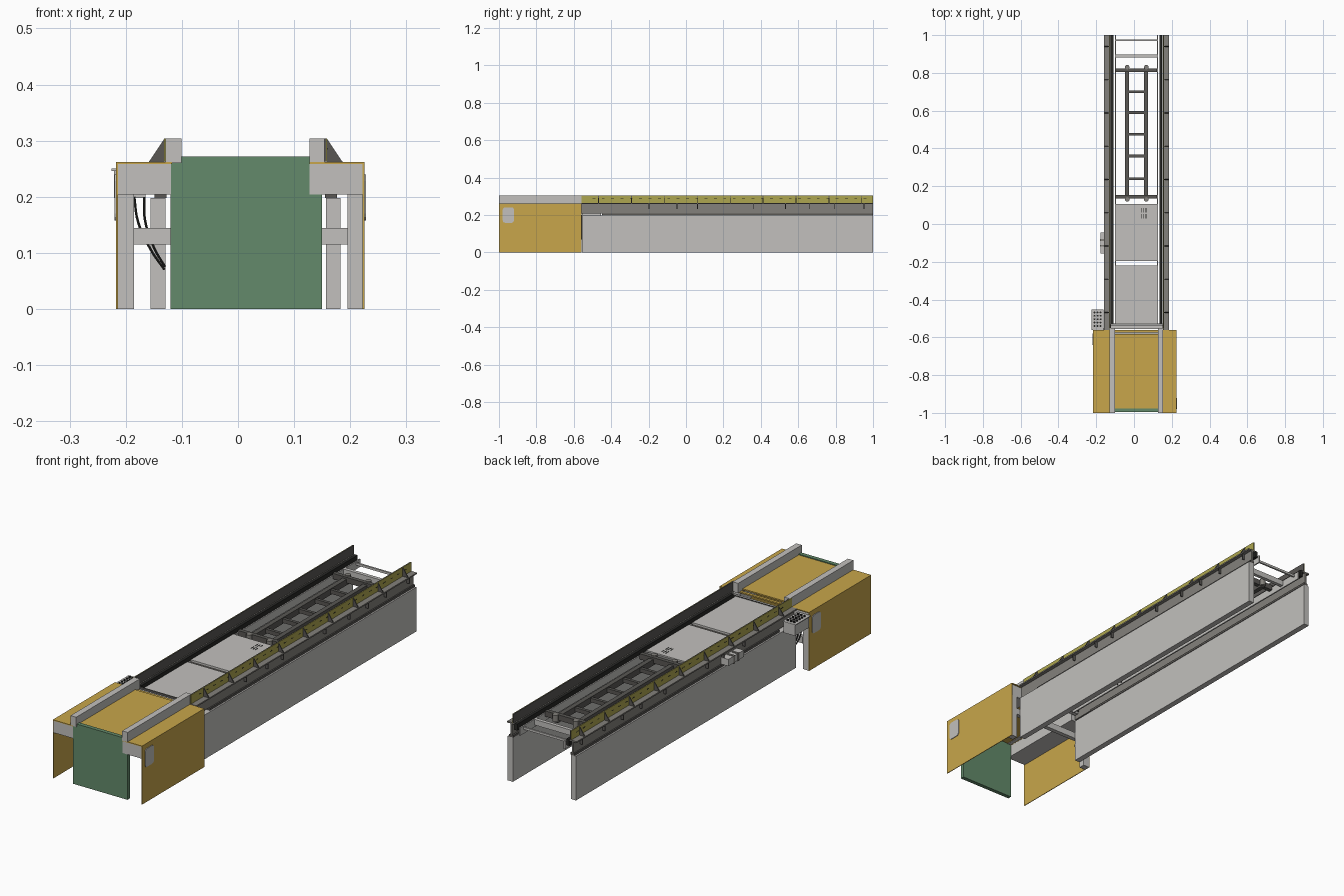
import bpy, bmesh, math

if "Cube" in bpy.data.objects:
    bpy.data.objects.remove(bpy.data.objects["Cube"])

def mat(name, r, g, b):
    m = bpy.data.materials.new(name)
    m.diffuse_color = (r, g, b, 1)
    m.use_nodes = True
    m.node_tree.nodes["Principled BSDF"].inputs["Base Color"].default_value = m.diffuse_color
    return m

LIGHT = mat("light_grey", .54, .53, .51)
MID = mat("mid_grey", .23, .22, .20)
DARK = mat("dark_grey", .10, .095, .088)
BLACK = mat("black", .02, .02, .018)
YELLOW = mat("yellow", .58, .38, .07)
GREEN = mat("green", .125, .255, .145)
OLIVE = mat("olive_yellow", .42, .38, .08)

CX = 0.0137  # centre line of the track

def finish(name, bm, m):
    bmesh.ops.recalc_face_normals(bm, faces=bm.faces)
    me = bpy.data.meshes.new(name)
    bm.to_mesh(me)
    bm.free()
    me.materials.append(m)
    ob = bpy.data.objects.new(name, me)
    bpy.context.collection.objects.link(ob)
    return ob

def boxes(name, m, *items):
    """Each item is (x0, x1, y0, y1, z0, z1)."""
    bm = bmesh.new()
    for x0, x1, y0, y1, z0, z1 in items:
        vs = bmesh.ops.create_cube(bm, size=1)["verts"]
        for v in vs:
            v.co = (x0 if v.co.x < 0 else x1, y0 if v.co.y < 0 else y1, z0 if v.co.z < 0 else z1)
    return finish(name, bm, m)

def both(*items):
    """Boxes plus their mirror images across the track centre."""
    return list(items) + [(2 * CX - b, 2 * CX - a, *r) for a, b, *r in items]

def prism(bm, pts, axis, a, b):
    """Extrude a 2D outline along x or y."""
    put = (lambda p, t: (p[0], t, p[1])) if axis == "y" else (lambda p, t: (t, p[0], p[1]))
    f = bm.faces.new([bm.verts.new(put(p, a)) for p in pts])
    g = bmesh.ops.extrude_face_region(bm, geom=[f])["geom"]
    for v in g:
        if isinstance(v, bmesh.types.BMVert):
            v.co["xyz".index(axis)] = b

# ---- front housing
boxes("housing_side_panels", YELLOW, (-.217, -.214, -1, -.56, 0, .26), (.222, .225, -1, -.56, 0, .26))
boxes("housing_side_tops", YELLOW, (-.217, -.118, -1, -.56, .258, .262), (.127, .225, -1, -.56, .258, .262))
boxes("housing_centre_cover", YELLOW, (-.118, .145, -.98, -.582, .262, .268),
      (-.118, .145, -.575, -.562, .256, .262))
boxes("housing_side_beams", LIGHT, (-.214, -.119, -.998, -.565, .204, .258), (.127, .222, -.998, -.565, .204, .258))
boxes("front_door", GREEN, (-.12, .15, -.996, -.978, 0, .204), (-.119, .127, -.996, -.978, .204, .272))
boxes("housing_top_rails", LIGHT, (-.129, -.101, -1, -.55, .26, .304), (.127, .154, -1, -.55, .26, .304))
boxes("housing_rear_legs", LIGHT, (-.214, -.185, -.59, -.562, 0, .204), (.195, .222, -.59, -.562, 0, .204))
boxes("housing_cross_beam", LIGHT, (-.185, .195, -.58, -.56, .115, .144))

# rounded inspection plates on the housing sides
bm = bmesh.new()
for x0, x1, yc in ((.222, .228, -.95), (-.220, -.214, -.61)):
    pts = []
    for cy, cz, a0 in ((.018, .228, 0), (-.018, .228, 90), (-.018, .170, 180), (.018, .170, 270)):
        for k in range(4):
            a = math.radians(a0 + 30 * k)
            pts.append((yc + cy + .012 * math.cos(a), cz + .012 * math.sin(a)))
    prism(bm, pts, "x", x0, x1)
finish("inspection_plates", bm, LIGHT)

# ---- long side walls
boxes("side_walls", LIGHT, *both((.157, .183, -.555, 1, 0, .198)))

# ---- side beams: web with flanges and stiffeners
Y0, Y1 = -.56, 1
boxes("beam_webs", MID, *both((.162, .17, Y0, Y1, .208, .258)))
boxes("beam_top_flanges", MID, *both((.15, .186, Y0, Y1, .258, .264)))
boxes("beam_bottom_flanges", DARK, *both((.155, .176, -.45, Y1, .198, .208)))
boxes("beam_stiffeners", DARK, *both(*[(.17, .183, y, y + .004, .232, .258)
      for y in (-.2, -.05, .06, .36, .53, .66, .79, .95)]))

# ---- guard strips with outside gussets
boxes("guard_inner_skin", DARK, *both((.153, .157, Y0, Y1, .262, .304)))
boxes("guard_outer_skin", OLIVE, *both((.157, .159, Y0, Y1, .264, .304)))
bm = bmesh.new()
for i in range(9):
    y = -.47 + i * .176
    for s in (1, -1):
        pts = [(CX + s * (px - CX), pz) for px, pz in ((.159, .303), (.159, .264), (.185, .264))]
        prism(bm, pts, "y", y, y + .004)
finish("guard_gussets", bm, DARK)
boxes("guard_scale_marks", BLACK, *both(*[(.159, .1595, -.5 + i * .05, -.485 + i * .05, .284, .287) for i in range(30)]))

# ---- inner track
boxes("chain_guides", BLACK, *both((.135, .149, -.53, 1, .235, .264)))
boxes("inner_frame_beams", LIGHT, *both((.122, .128, -.53, 1, .215, .25)))
boxes("frame_cross_bars", LIGHT, (-.13, .157, -.555, -.535, .225, .25), (-.1, .128, .882, .898, .225, .25),
      (-.1, .128, .968, .976, .235, .245))
boxes("deck_plates", LIGHT, (-.097, .124, -.53, -.22, .249, .256), (-.097, .124, -.197, .105, .249, .256))
boxes("deck_edge_bars", DARK, (-.097, .124, -.224, -.22, .22, .249), (-.097, .124, -.197, -.193, .22, .249),
      (-.13, .157, -.533, -.528, .235, .258))
boxes("deck_slots", BLACK, *[(.04 + .011 * i, .043 + .011 * i, y, y + .022, .256, .257)
      for i in range(3) for y in (.03, .062)])

# ---- ladder carriage
boxes("ladder_rails", DARK, (-.047, -.026, .13, .83, .225, .252), (.054, .075, .13, .83, .225, .252))
boxes("ladder_rungs", DARK, *[(-.026, .054, y - .007, y + .007, .23, .248) for y in (.24, .36, .475, .59, .70)])
boxes("ladder_end_bars", DARK, *[(-.097, .122, y - .009, y + .009, .235, .26) for y in (.145, .815)])
bm = bmesh.new()
for x in (-.036, .065):
    for y in (.13, .83):
        r = bmesh.ops.create_cone(bm, cap_ends=True, segments=12, radius1=.012, radius2=.012, depth=.03)
        bmesh.ops.translate(bm, verts=r["verts"], vec=(x, y, .247))
finish("ladder_pivots", bm, MID)

# ---- control box with buttons
boxes("control_box", LIGHT, (-.221, -.165, -.556, -.455, .198, .247))
boxes("control_box_lid", LIGHT, (-.225, -.162, -.56, -.452, .246, .25))
bm = bmesh.new()
for i in range(3):
    for j in range(5):
        r = bmesh.ops.create_cone(bm, cap_ends=True, segments=10, radius1=.005, radius2=.005, depth=.006)
        bmesh.ops.translate(bm, verts=r["verts"], vec=(-.209 + i * .016, -.54 + j * .018, .252))
finish("control_buttons", bm, BLACK)
boxes("side_sensor", LIGHT, (-.178, -.143, -.155, -.045, .208, .238))
boxes("side_sensor_clips", MID, (-.18, -.15, -.12, -.11, .205, .241), (-.18, -.15, -.09, -.08, .205, .241))

# ---- hanging hoses
cu = bpy.data.curves.new("hoses", "CURVE")
cu.dimensions = "3D"
cu.bevel_depth = .0025
cu.bevel_resolution = 1
cu.resolution_u = 6
for pts in (((-.185, .2), (-.178, .155), (-.155, .105), (-.131, .07)),
            ((-.167, .2), (-.166, .16), (-.15, .11), (-.13, .075))):
    sp = cu.splines.new("BEZIER")
    sp.bezier_points.add(len(pts) - 1)
    for p, (x, z) in zip(sp.bezier_points, pts):
        p.co = (x, -.557, z)
        p.handle_left_type = p.handle_right_type = "AUTO"
cu.materials.append(BLACK)
hoses = bpy.data.objects.new("hoses", cu)
bpy.context.collection.objects.link(hoses)
bpy.context.view_layer.objects.active = hoses
hoses.select_set(True)
bpy.ops.object.convert(target="MESH")
bpy.ops.object.shade_smooth_by_angle()
